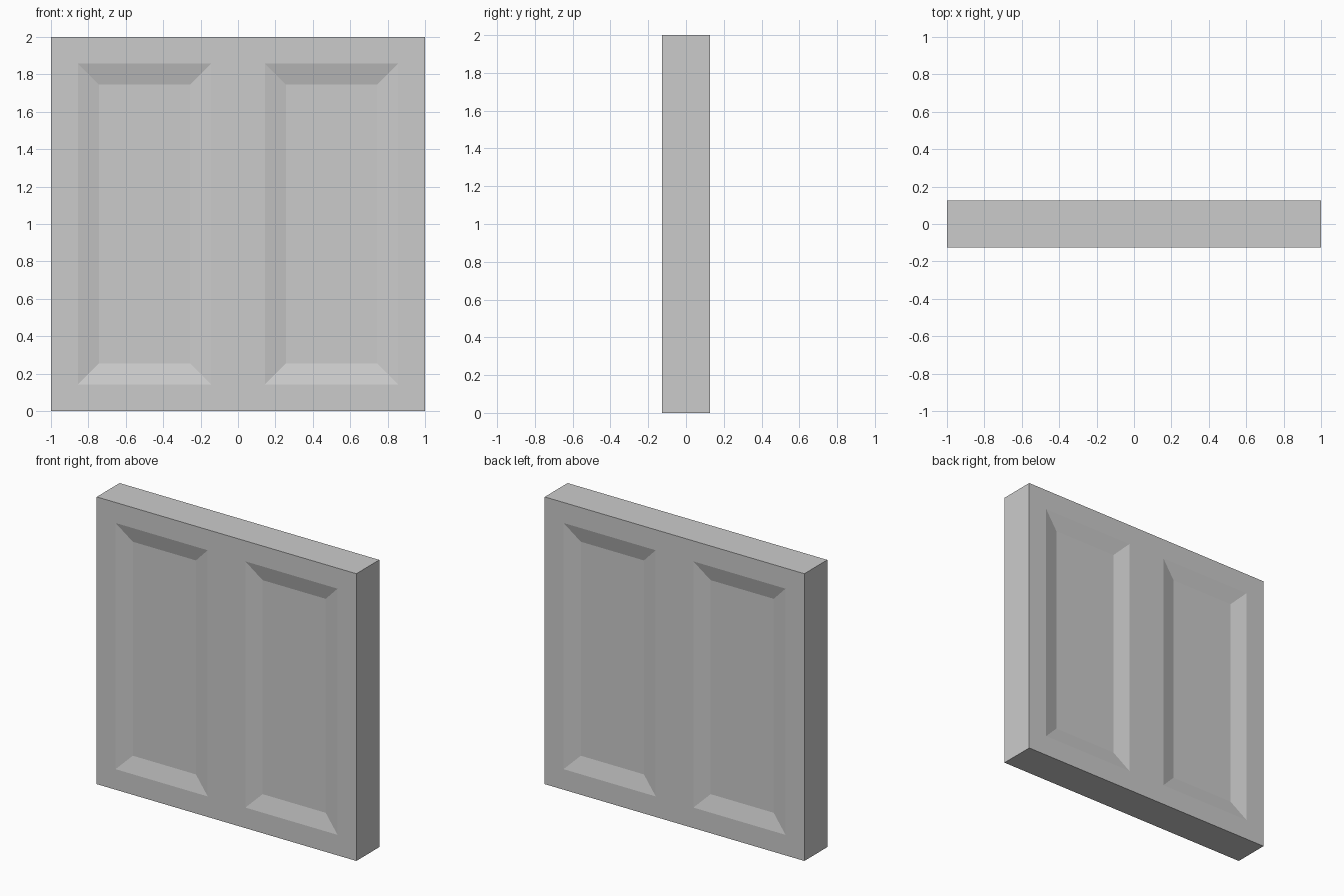
import bpy, bmesh

if "Cube" in bpy.data.objects:
    bpy.data.objects.remove(bpy.data.objects["Cube"])

HALF_T = 0.126      # half thickness of the slab
DEPTH = 0.03        # how far the panels are sunk
XS = [-1, -0.855, -0.145, 0.145, 0.855, 1]
ZS = [0, 0.143, 1.857, 2]
BEVEL = 0.112       # width of the sloped border

bm = bmesh.new()


def quad(points):
    return bm.faces.new([bm.verts.new(p) for p in points])


# Front and back faces: a grid of frame strips with two sunken panels each
for y in (-HALF_T, HALF_T):
    inward = DEPTH if y < 0 else -DEPTH
    for i in range(5):
        for k in range(3):
            x0, x1, z0, z1 = XS[i], XS[i + 1], ZS[k], ZS[k + 1]
            outer = [(x0, y, z0), (x1, y, z0), (x1, y, z1), (x0, y, z1)]
            if i in (1, 3) and k == 1:
                b, yi = BEVEL, y + inward
                inner = [(x0 + b, yi, z0 + b), (x1 - b, yi, z0 + b),
                         (x1 - b, yi, z1 - b), (x0 + b, yi, z1 - b)]
                quad(inner)
                for a in range(4):
                    c = (a + 1) % 4
                    quad([outer[a], outer[c], inner[c], inner[a]])
            else:
                quad(outer)

# Rim closing the slab all round
bmesh.ops.remove_doubles(bm, verts=bm.verts, dist=1e-4)
rim = [e for e in bm.edges if e.is_boundary]
bmesh.ops.bridge_loops(bm, edges=rim)
bmesh.ops.recalc_face_normals(bm, faces=bm.faces)

mesh = bpy.data.meshes.new("panelled_wall")
bm.to_mesh(mesh)
bm.free()
wall = bpy.data.objects.new("panelled_wall", mesh)
bpy.context.collection.objects.link(wall)
